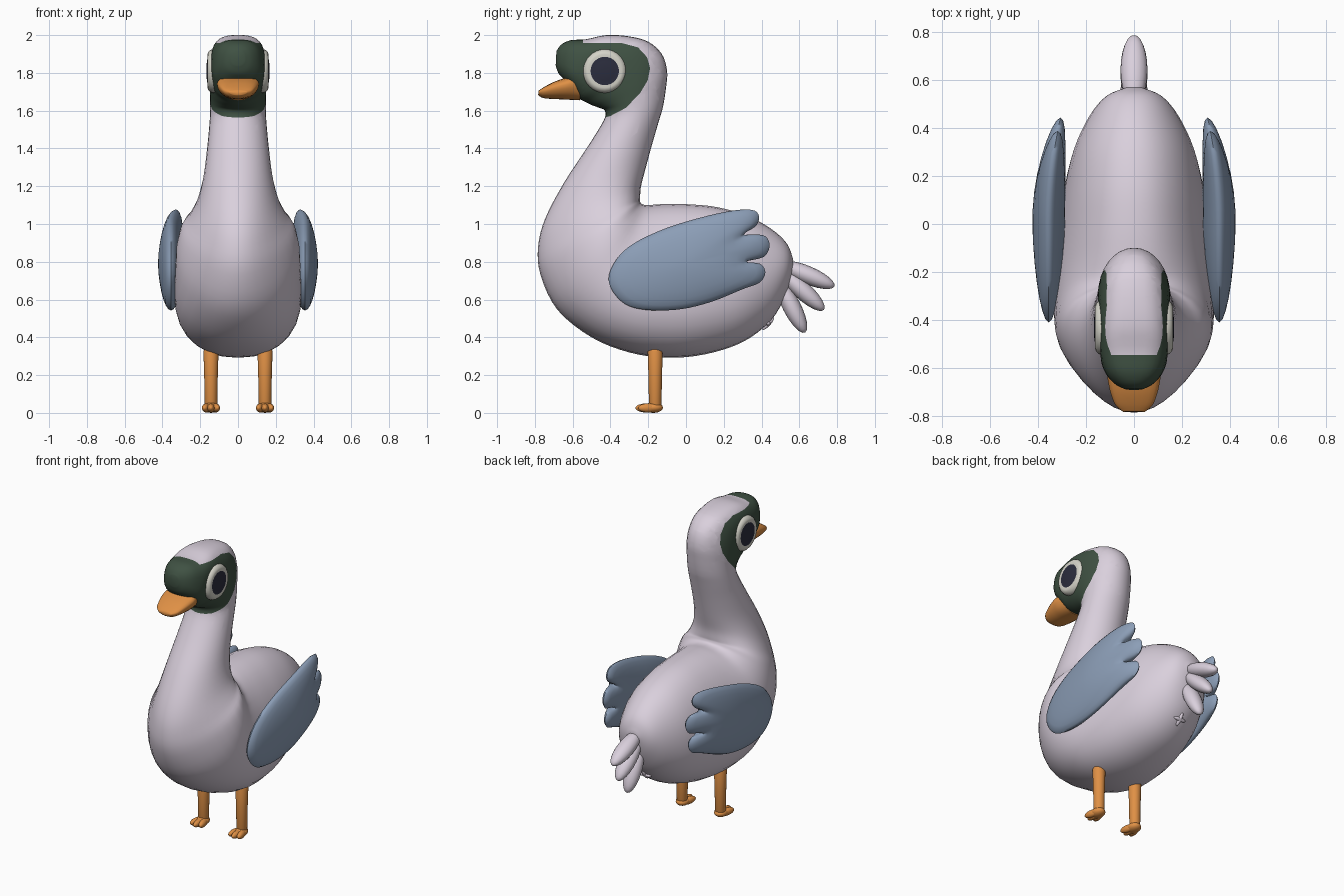
import bpy, bmesh, math
from mathutils import Vector, Matrix

if "Cube" in bpy.data.objects:
    bpy.data.objects.remove(bpy.data.objects["Cube"])


def material(name, r, g, b):
    m = bpy.data.materials.new(name)
    m.diffuse_color = (r, g, b, 1)
    m.use_nodes = True
    m.node_tree.nodes["Principled BSDF"].inputs["Base Color"].default_value = m.diffuse_color
    return m


PALE = material("pale_lilac", .70, .63, .72)
GREEN = material("dark_green", .05, .083, .056)
BLUE = material("slate_blue", .26, .34, .47)
ORANGE = material("orange", .74, .28, .06)
WHITE = material("eye_white", .66, .65, .58)
BLACK = material("pupil_dark", .024, .026, .047)


def finish(name, bm, mats, angle=60):
    bmesh.ops.recalc_face_normals(bm, faces=bm.faces[:])
    me = bpy.data.meshes.new(name)
    bm.to_mesh(me)
    bm.free()
    for m in mats:
        me.materials.append(m)
    ob = bpy.data.objects.new(name, me)
    bpy.context.collection.objects.link(ob)
    bpy.ops.object.select_all(action='DESELECT')
    ob.select_set(True)
    bpy.context.view_layer.objects.active = ob
    bpy.ops.object.shade_smooth_by_angle(angle=math.radians(angle))
    return ob


def smooth_path(pts, steps, closed=False):
    """Catmull-Rom interpolation of tuples of any length."""
    n, out = len(pts), []
    for i in range(n if closed else n - 1):
        if closed:
            q = [pts[(i + k) % n] for k in (-1, 0, 1, 2)]
        else:
            q = [pts[min(max(i + k, 0), n - 1)] for k in (-1, 0, 1, 2)]
        for s in range(steps):
            t = s / steps
            out.append(tuple(.5 * (2 * b + (c - a) * t + (2 * a - 5 * b + 4 * c - d) * t * t
                                   + (3 * b - a - 3 * c + d) * t ** 3) for a, b, c, d in zip(*q)))
    return out if closed else out + [pts[-1]]


def loft(bm, rings):
    """Skin equal-length rings and close both ends with a fan."""
    vs = [[bm.verts.new(p) for p in r] for r in rings]
    n = len(vs[0])
    for a, b in zip(vs, vs[1:]):
        for i in range(n):
            bm.faces.new((a[i], a[(i + 1) % n], b[(i + 1) % n], b[i]))
    for r in (vs[0], vs[-1]):
        c = bm.verts.new(sum((v.co for v in r), Vector()) / n)
        for i in range(n):
            bm.faces.new((r[i], r[(i + 1) % n], c))


def oval(y0, z0, y1, z1, w, p=1.0, e=0.0, n=32):
    """Oval ring between a lower/front and an upper/back point: half width w,
    squareness p, and egg factor e (positive widens the lower/front end)."""
    out = []
    for i in range(n):
        a = math.tau * i / n
        c, s = math.cos(a), math.sin(a)
        c = math.copysign(abs(c) ** p, c)
        s = math.copysign(abs(s) ** p, s)
        k = .5 + .5 * c
        out.append(Vector((w * s * (1 - e * c), y0 + (y1 - y0) * k, z0 + (z1 - z0) * k)))
    return out


def ellipsoid(bm, a, b, rx, rn):
    """Ellipsoid stretched from point a to b, radius rx sideways and rn in the other direction."""
    a, b = Vector(a), Vector(b)
    d = (b - a).normalized()
    side = (Vector((1, 0, 0)) if abs(d.x) < .9 else Vector((0, 1, 0)))
    side = (side - d * d.dot(side)).normalized()
    m = Matrix((side * rx, d.cross(side) * rn, d * (b - a).length / 2)).transposed().to_4x4()
    m.translation = (a + b) / 2
    bmesh.ops.create_uvsphere(bm, u_segments=16, v_segments=12, radius=1, matrix=m)


# Body and neck: front y,z / back y,z / half width / squareness / egg factor
BODY = [
    (.565, .75, .568, .81, .035, 1, 0), (.53, .63, .535, .895, .115, 1, 0), (.45, .49, .45, .975, .185, 1, .05),
    (.30, .375, .32, 1.045, .25, .95, .1), (.10, .31, .16, 1.09, .29, .92, .16), (-.10, .292, 0, 1.105, .312, .9, .2),
    (-.30, .32, -.13, 1.105, .327, .9, .2), (-.50, .40, -.20, 1.10, .332, .95, .1),
    (-.68, .545, -.232, 1.105, .325, 1, -.1), (-.77, .73, -.243, 1.12, .295, 1, -.22),
    (-.783, .88, -.243, 1.14, .252, 1, -.22), (-.745, 1.03, -.238, 1.20, .212, 1, -.15),
    (-.645, 1.22, -.215, 1.29, .182, 1, -.05), (-.52, 1.41, -.18, 1.42, .162, 1, 0), (-.435, 1.55, -.145, 1.54, .15, 1, 0)]
HEAD = [
    (-.43, 1.60, -.122, 1.62, .147, 1), (-.46, 1.615, -.106, 1.72, .148, 1), (-.50, 1.63, -.10, 1.81, .15, .98),
    (-.53, 1.645, -.128, 1.90, .15, .92), (-.56, 1.66, -.20, 1.965, .148, .8), (-.58, 1.68, -.30, 1.993, .146, .75),
    (-.60, 1.71, -.42, 2.0, .142, .7), (-.62, 1.74, -.53, 1.978, .134, .7), (-.65, 1.77, -.61, 1.973, .11, .75),
    (-.676, 1.80, -.66, 1.95, .075, .85), (-.69, 1.84, -.686, 1.915, .035, .9)]
bm = bmesh.new()
loft(bm, [oval(*s) for s in smooth_path(BODY + [h + (0,) for h in HEAD], 4)])

# Green face mask: cut along its outline, then colour the inside
MASK = [(-.45, 1.558), (-.40, 1.572), (-.32, 1.614), (-.245, 1.69), (-.203, 1.76), (-.19, 1.825), (-.206, 1.883),
        (-.254, 1.935), (-.34, 1.958), (-.6, 1.958)]
BROW = -.545
planes = [(Vector((0, *a)), Vector((0, b[1] - a[1], a[0] - b[0])).normalized()) for a, b in zip(MASK, MASK[1:])]
for co, no in planes + [(Vector((0, BROW, 0)), Vector((0, 1, 0)))]:
    faces = [f for f in bm.faces if f.calc_center_median().z > 1.5]
    geom = set(faces) | {e for f in faces for e in f.edges} | {v for f in faces for v in f.verts}
    bmesh.ops.bisect_plane(bm, geom=list(geom), plane_co=co, plane_no=no, dist=.0005)
for f in bm.faces:
    c = f.calc_center_median()
    inside = all((c - co).dot(no) < .0003 for co, no in planes)
    if c.z > 1.5 and (inside or c.y < BROW):
        f.material_index = 1
finish("body_neck_head", bm, [PALE, GREEN])

# Bill
BILL = [(-.56, 1.655, -.565, 1.785, .095, .8), (-.62, 1.658, -.61, 1.783, .106, .8), (-.66, 1.66, -.645, 1.772, .104, .8),
        (-.71, 1.662, -.70, 1.752, .093, .8), (-.76, 1.668, -.75, 1.726, .074, .8), (-.783, 1.683, -.78, 1.706, .045, .9)]
bm = bmesh.new()
loft(bm, [oval(*s, e=-.22, n=24) for s in smooth_path(BILL, 4)])
finish("bill", bm, [ORANGE])

# Wing outline (y, z) and eye profile (radius, x)
WING = [(-.41, .71), (-.375, .625), (-.30, .565), (-.18, .543), (-.02, .55), (.14, .59), (.30, .655), (.39, .69),
        (.42, .745), (.39, .79), (.305, .80), (.41, .825), (.443, .885), (.42, .935), (.36, .945), (.30, .945),
        (.365, .985), (.387, 1.03), (.365, 1.07), (.28, 1.075), (.12, 1.045), (-.10, .98), (-.28, .895), (-.37, .81)]
EYE = [(.116, .11), (.116, .132), (.111, .147), (.10, .158), (.088, .162), (.075, .16), (.05, .165), (.02, .167)]

for side, label in ((1, "right"), (-1, "left")):
    # Wing: inflated outline, feather notches fading towards the middle, rear swept inwards
    bm = bmesh.new()
    rim, rings = smooth_path(WING, 4, True), []
    n = len(rim)
    for k in range(-7, 8):
        t, h = math.radians(k * 12), abs(k) * 2
        ring = []
        for i in range(n):
            win = [rim[(i + j) % n] for j in range(-h, h + 1)]
            y, z = (sum(q[a] for q in win) / len(win) for a in (0, 1))
            y, z = .02 + (y - .02) * math.cos(t), .79 + (z - .79) * math.cos(t)
            x = .355 - .25 * max(0, y) ** 2 + .068 * math.sin(t)
            ring.append((side * x, y, z))
        rings.append(ring)
    loft(bm, rings)
    finish(label + "_wing", bm, [BLUE])

    # Eye: raised pale rim around a dark dome
    bm = bmesh.new()
    loft(bm, [[(side * x, -.43 + r * math.cos(math.tau * i / 32), 1.81 + r * math.sin(math.tau * i / 32))
               for i in range(32)] for r, x in EYE])
    for f in bm.faces:
        c = f.calc_center_median()
        f.material_index = int(math.hypot(c.y + .43, c.z - 1.81) < .074 and abs(c.x) > .15)
    finish(label + "_eye", bm, [WHITE, BLACK])

    # Leg: slim tapered column
    bm = bmesh.new()
    leg = [(.02, .028), (.034, .033), (.20, .036), (.325, .04), (.342, .035), (.348, .02)]
    loft(bm, [[(side * .143 + r * math.cos(math.tau * i / 20), -.163 + r * math.sin(math.tau * i / 20), z)
               for i in range(20)] for z, r in leg])
    finish(label + "_leg", bm, [ORANGE])

    # Foot: heel and three toes
    bm = bmesh.new()
    ellipsoid(bm, (side * .143, -.225, .028), (side * .143, -.122, .028), .042, .028)
    for dx in (-.036, 0, .036):
        ellipsoid(bm, (side * .143 + dx * .4, -.15, .026), (side * .143 + dx, -.268 + abs(dx) * .4, .026), .021, .024)
    finish(label + "_foot", bm, [ORANGE])

# Tail feathers fanned downwards
for i, (a, b) in enumerate((((.50, .79), (.785, .67)), ((.50, .755), (.73, .545)), ((.49, .70), (.63, .425)))):
    bm = bmesh.new()
    ellipsoid(bm, (0, *a), (0, *b), .056, .048)
    finish("tail_feather_%d" % (i + 1), bm, [PALE])

# Small crossed tuft under the tail
bm = bmesh.new()
ellipsoid(bm, (-.045, .435, .473), (.045, .435, .473), .013, .013)
ellipsoid(bm, (0, .405, .44), (0, .465, .506), .013, .013)
finish("vent_tuft", bm, [PALE])
